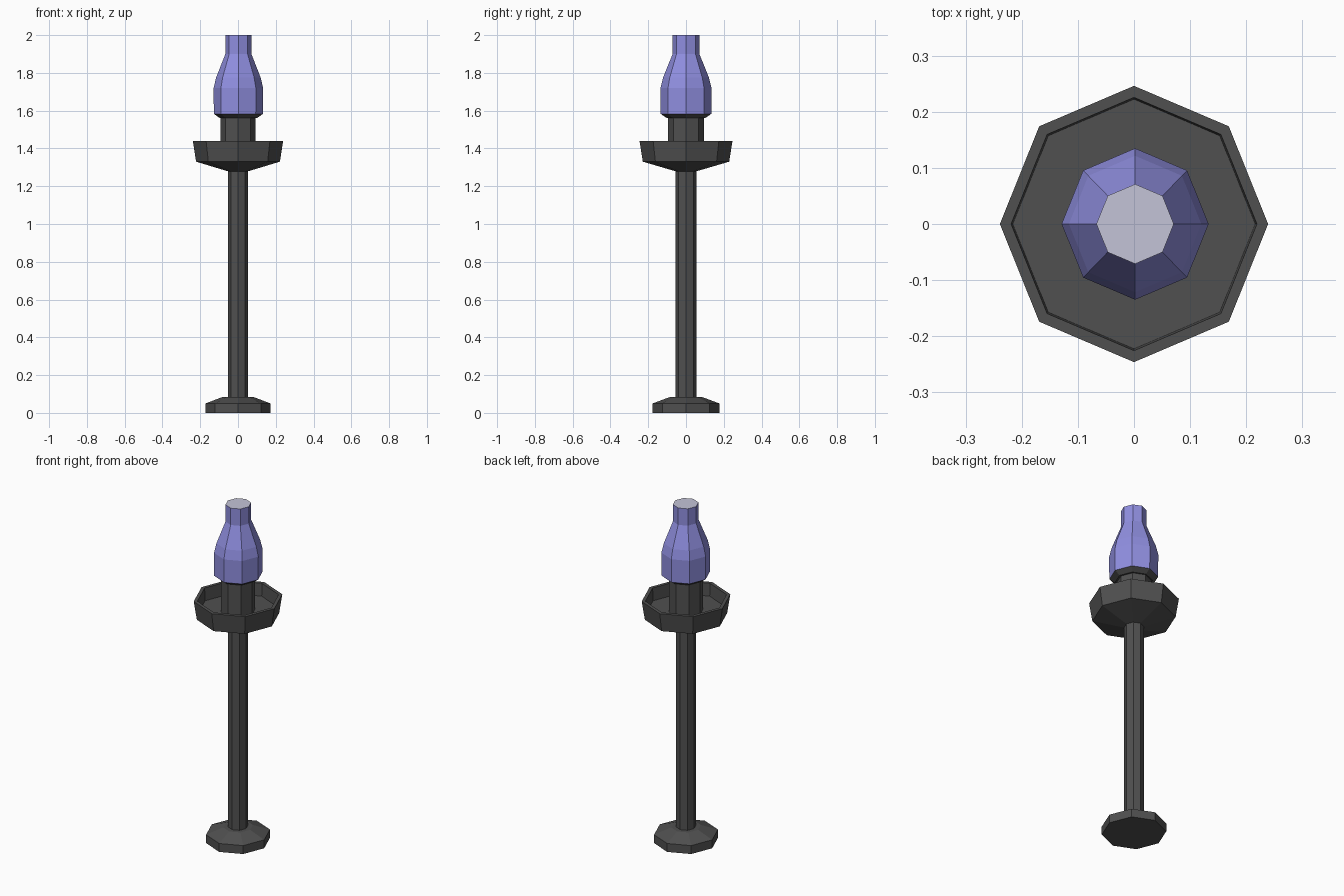
import bpy, bmesh, math

if "Cube" in bpy.data.objects:
    bpy.data.objects.remove(bpy.data.objects["Cube"])

SIDES = 8
Y_STRETCH = 1.03   # octagons are slightly deeper than wide


def material(name, rgb):
    m = bpy.data.materials.new(name)
    m.diffuse_color = (*rgb, 1)
    m.use_nodes = True
    m.node_tree.nodes["Principled BSDF"].inputs["Base Color"].default_value = m.diffuse_color
    return m


iron = material("dark grey metal", (0.08, 0.08, 0.08))
glass = material("violet blue", (0.28, 0.275, 0.75))
pale = material("pale lavender", (0.55, 0.55, 0.68))


def lathe(name, profile, mats, rule=None, offset=0.0):
    """Turn (radius, z) points into a capped eight-sided solid."""
    bm = bmesh.new()
    rings = []
    for r, z in profile:
        rings.append([bm.verts.new((offset + r * math.cos(math.tau * i / SIDES),
                                    Y_STRETCH * r * math.sin(math.tau * i / SIDES), z))
                      for i in range(SIDES)])
    for a, b in zip(rings, rings[1:]):
        for i in range(SIDES):
            j = (i + 1) % SIDES
            bm.faces.new((a[i], a[j], b[j], b[i]))
    bm.faces.new(rings[0][::-1])
    bm.faces.new(rings[-1])
    bm.normal_update()
    if rule:
        for f in bm.faces:
            f.material_index = rule(f)
    me = bpy.data.meshes.new(name)
    bm.to_mesh(me)
    bm.free()
    for m in mats:
        me.materials.append(m)
    ob = bpy.data.objects.new(name, me)
    bpy.context.collection.objects.link(ob)


# Foot and pole
lathe("foot", [(0.172, 0), (0.172, 0.05), (0.08, 0.085)], [iron])
lathe("pole", [(0.053, 0.08), (0.053, 1.285)], [iron])

# Hollow drip tray: underside, outer wall, rim, inner wall, floor
lathe("tray", [(0.04, 1.275), (0.222, 1.33), (0.239, 1.44), (0.219, 1.44),
               (0.216, 1.365)], [iron])

# Post that carries the flame body
lathe("post", [(0.092, 1.36), (0.092, 1.57)], [iron])


# Upper body: grey underside, violet sides, pale top
def body_colour(f):
    if f.normal.z > 0.9:
        return 2
    return 0 if f.normal.z < -0.3 else 1


lathe("upper_body", [(0.1, 1.562), (0.13, 1.583), (0.131, 1.72), (0.118, 1.775),
                     (0.069, 1.9), (0.069, 2.0)],
      [iron, glass, pale], body_colour, 0.002)
